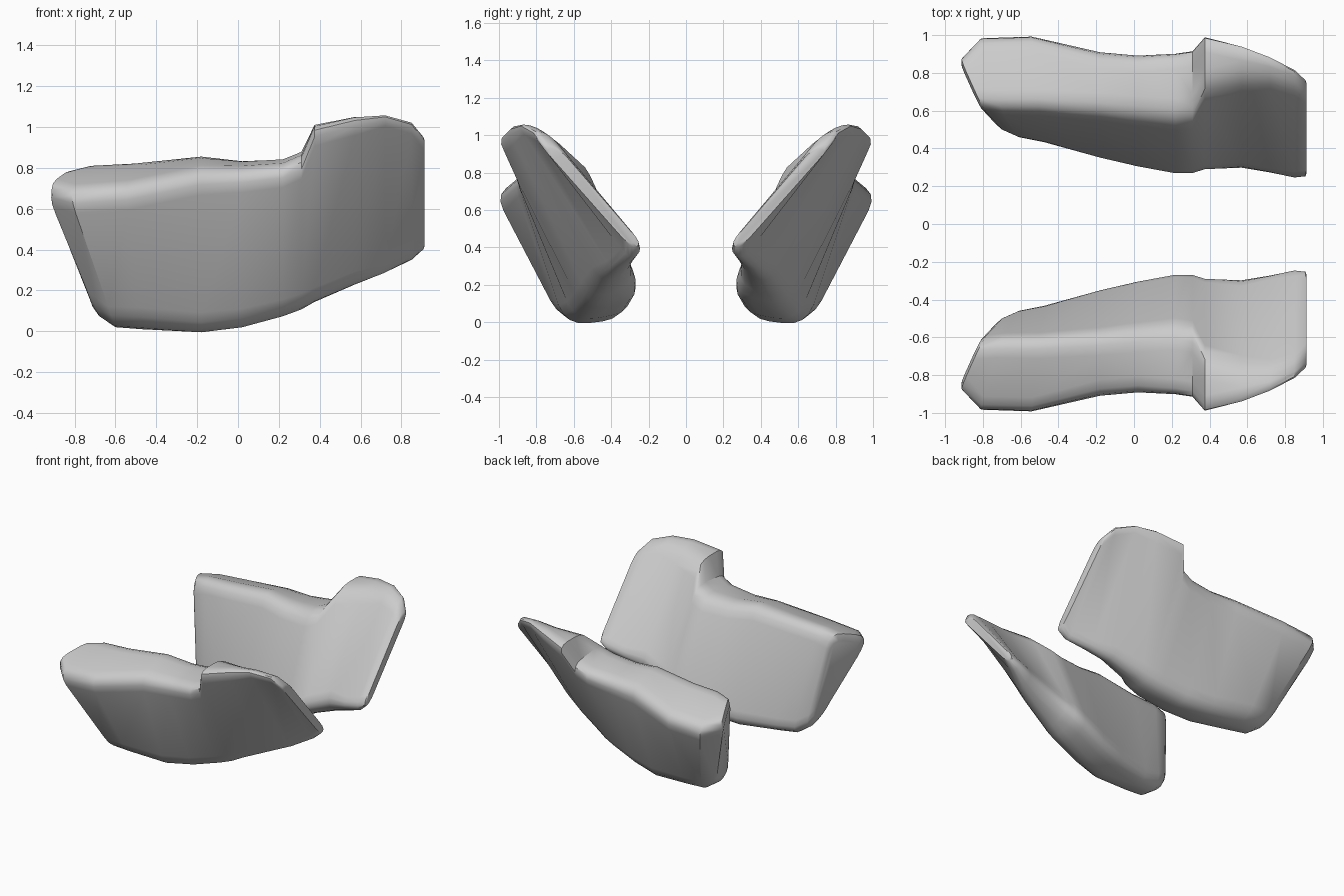
import bpy, bmesh
from mathutils import Vector

if "Cube" in bpy.data.objects:
    bpy.data.objects.remove(bpy.data.objects["Cube"])

# Key sections along x: x (one value or one per corner), then (y, z) for
# outer-bottom, outer-top, inner-top, inner-bottom corners
SECTIONS = [
    ((-0.68, -0.935, -0.80, -0.68), (.65, .08), (.91, .71), (.61, .81), (.48, .07)),
    ((-0.60, -0.83, -0.70, -0.60), (.67, .02), (1.02, .68), (.60, .84), (.44, .02)),
    ((-0.47, -0.55, -0.50, -0.47), (.67, .01), (1.03, .70), (.60, .85), (.41, .01)),
    (-0.18, (.64, -.02), (.94, .78), (.58, .88), (.325, .02)),
    (0.02, (.59, -.00), (.925, .79), (.56, .85), (.275, .06)),
    (0.22, (.54, .05), (.94, .81), (.545, .855), (.235, .13)),
    (0.31, (.52, .08), (.955, .85), (.56, .89), (.235, .17)),
    (0.375, (.50, .11), (1.03, 1.01), (.70, 1.01), (.25, .22)),
    (0.57, (.44, .19), (.98, 1.06), (.765, 1.035), (.26, .31)),
    (0.72, (.38, .26), (.91, 1.07), (.765, 1.035), (.245, .35)),
    (0.85, (.30, .33), (.84, 1.03), (.73, 1.01), (.225, .39)),
    (0.908, (.29, .39), (.785, .95), (.69, .95), (.235, .42)),
]
STEPS = 5


def rounded_ring(x, *yz):
    """Section with each of its four corners rounded by a quadratic curve."""
    xs = x if isinstance(x, tuple) else (x,) * 4
    radius = 0.12 if xs[0] < 0.6 else 0.08
    corners = [Vector((cx, y, z)) for cx, (y, z) in zip(xs, yz)]
    ring = []
    for i, c in enumerate(corners):
        ends = []
        for n in (corners[i - 1], corners[(i + 1) % 4]):
            d = n - c
            ends.append(c + d * min(radius / d.length, 0.47))
        for k in range(STEPS):
            t = k / (STEPS - 1)
            ring.append(ends[0] * (1 - t) ** 2 + c * 2 * t * (1 - t) + ends[1] * t * t)
    return ring


def cap_ring(ring, inset, push):
    """Shrunken copy of an end section, pushed outward to round the rim."""
    mid = sum(ring, Vector()) / len(ring)
    out = []
    for p in ring:
        d = mid - p
        out.append(p + d * min(inset / d.length, 0.45) + Vector((push, 0, 0)))
    return out


def make_side_block(name, side):
    rings = [rounded_ring(*s) for s in SECTIONS]
    rings.insert(0, cap_ring(rings[0], 0.05, -0.02))
    rings.append(cap_ring(rings[-1], 0.025, 0.006))
    bm = bmesh.new()
    loops = [[bm.verts.new((p.x, p.y * side, p.z)) for p in r] for r in rings]
    for a, b in zip(loops, loops[1:]):
        for i in range(len(a)):
            j = (i + 1) % len(a)
            bm.faces.new((a[i], a[j], b[j], b[i]))
    bm.faces.new(loops[0])
    bm.faces.new(loops[-1])
    bmesh.ops.recalc_face_normals(bm, faces=bm.faces)
    mesh = bpy.data.meshes.new(name)
    bm.to_mesh(mesh)
    bm.free()
    obj = bpy.data.objects.new(name, mesh)
    bpy.context.collection.objects.link(obj)
    bpy.ops.object.select_all(action='DESELECT')
    obj.select_set(True)
    bpy.context.view_layer.objects.active = obj
    bpy.ops.object.shade_smooth_by_angle(angle=0.7)
    return obj


# Two mirrored slanted blocks
make_side_block("front_slanted_block", -1)
make_side_block("rear_slanted_block", 1)
